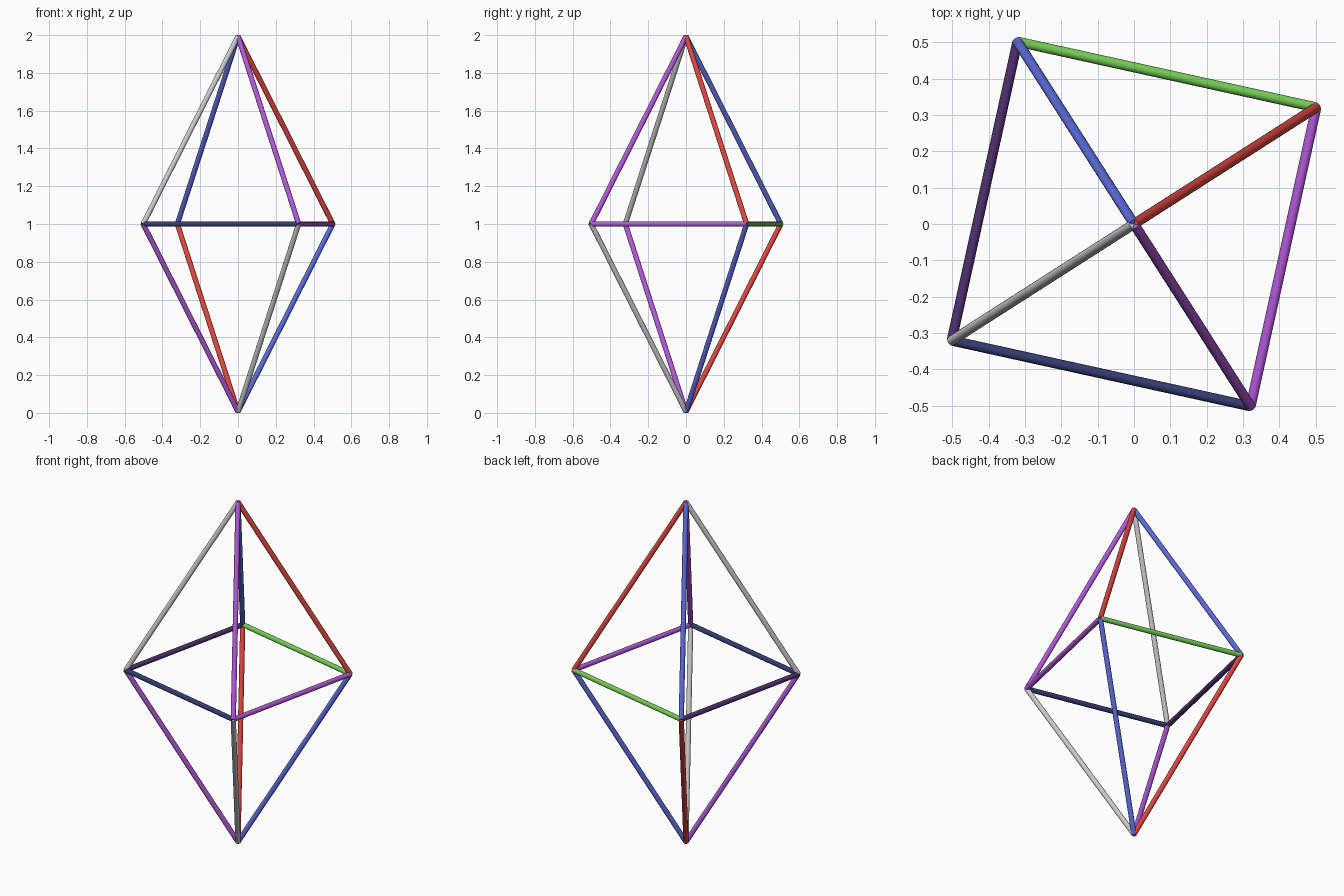
import bpy
import math
from mathutils import Vector

if "Cube" in bpy.data.objects:
    bpy.data.objects.remove(bpy.data.objects["Cube"])

RADIUS = 0.0138   # rod thickness
SIDES = 16


def srgb(h):
    out = []
    for i in (0, 2, 4):
        c = int(h[i:i + 2], 16) / 255
        out.append(c / 12.92 if c <= 0.04045 else ((c + 0.055) / 1.055) ** 2.4)
    return (*out, 1.0)


def material(name, h):
    m = bpy.data.materials.new(name)
    m.diffuse_color = srgb(h)
    m.use_nodes = True
    m.node_tree.nodes["Principled BSDF"].inputs["Base Color"].default_value = m.diffuse_color
    return m


MATS = {n: material(n, h) for n, h in {
    "red": "DC4640", "blue": "5B69D6", "purple": "B058D6", "light grey": "CACACA",
    "green": "76CC55", "dark purple": "50306E", "navy": "343C72"}.items()}


def rod(name, a, b, colour):
    """Straight round rod between two corner points."""
    d = b - a
    bpy.ops.mesh.primitive_cylinder_add(vertices=SIDES, radius=RADIUS, depth=d.length,
                                        location=(a + b) / 2,
                                        rotation=d.to_track_quat('Z', 'Y').to_euler())
    ob = bpy.context.object
    ob.name = name
    ob.data.materials.append(MATS[colour])
    bpy.ops.object.shade_smooth_by_angle(angle=math.radians(40))


# Corner points: four around the waist, one above, one below
top, bottom = Vector((0, 0, 1.993)), Vector((0, 0, 0.007))
waist = [Vector((0.502, 0.321, 1)), Vector((-0.321, 0.502, 1)),
         Vector((-0.502, -0.321, 1)), Vector((0.321, -0.502, 1))]

# Rod colours, in the order of the waist corners
upper = ["red", "blue", "light grey", "purple"]
ring = ["green", "dark purple", "navy", "purple"]
lower = ["blue", "red", "purple", "light grey"]

for i, corner in enumerate(waist):
    rod(f"upper_rod_{i + 1}", corner, top, upper[i])
    rod(f"waist_rod_{i + 1}", corner, waist[(i + 1) % 4], ring[i])
    rod(f"lower_rod_{i + 1}", bottom, corner, lower[i])
